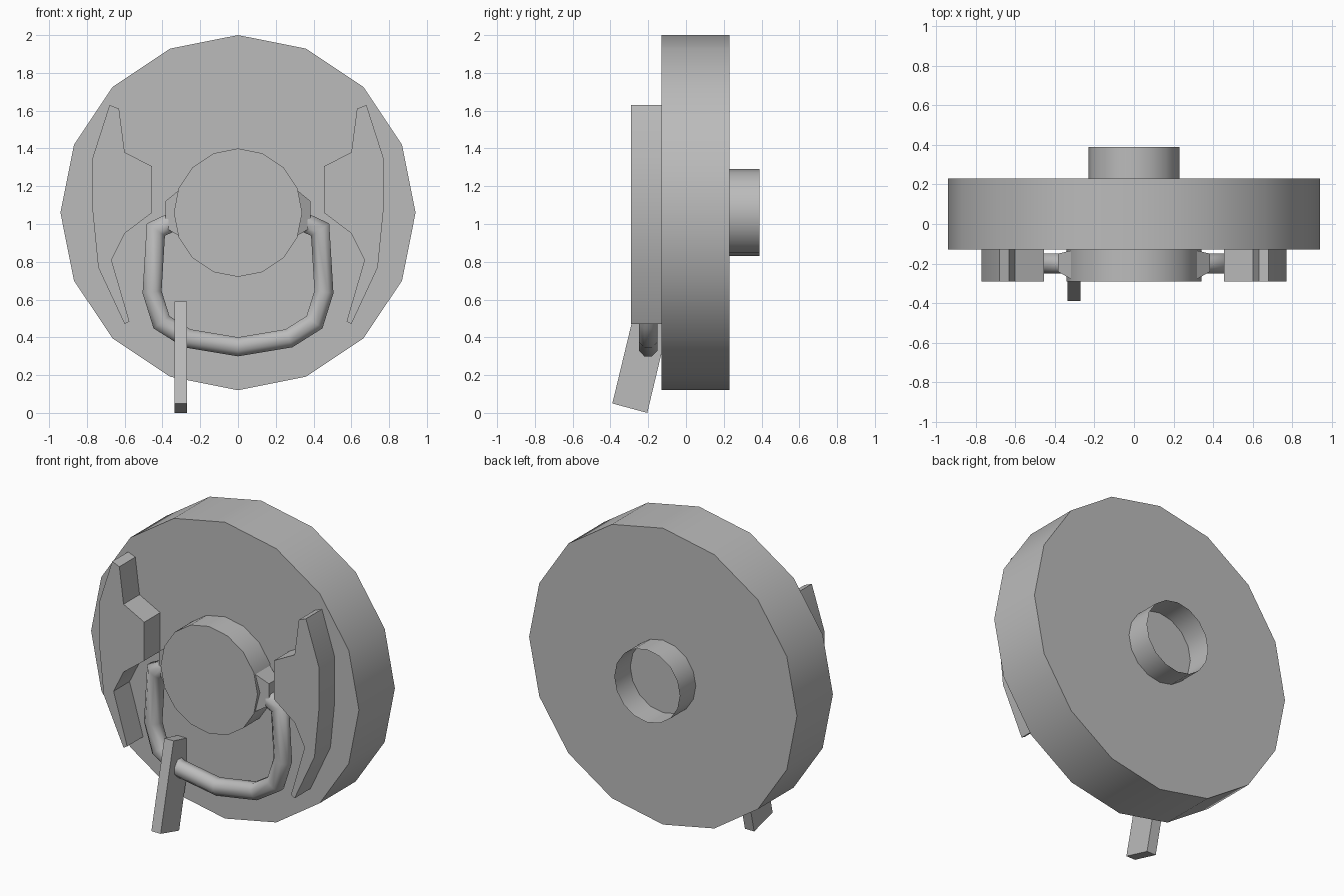
import bpy, bmesh, math
from mathutils import Vector

cube = bpy.data.objects.get("Cube")
if cube:
    bpy.data.objects.remove(cube, do_unlink=True)

grey = bpy.data.materials.new("plain grey")
grey.use_nodes = True
COLOUR = (0.5, 0.5, 0.5, 1)
grey.diffuse_color = COLOUR
grey.node_tree.nodes["Principled BSDF"].inputs["Base Color"].default_value = COLOUR

CZ = 1.06  # height of the disc axis


def finish(name, bm, angle=30):
    bmesh.ops.recalc_face_normals(bm, faces=bm.faces)
    me = bpy.data.meshes.new(name)
    bm.to_mesh(me)
    bm.free()
    ob = bpy.data.objects.new(name, me)
    bpy.context.collection.objects.link(ob)
    me.materials.append(grey)
    bpy.ops.object.select_all(action='DESELECT')
    ob.select_set(True)
    bpy.context.view_layer.objects.active = ob
    bpy.ops.object.shade_smooth_by_angle(angle=math.radians(angle))
    return ob


def loft(name, rings, caps=True, angle=30):
    """Skin a list of closed rings that share one vertex count."""
    bm = bmesh.new()
    vs = [[bm.verts.new(p) for p in r] for r in rings]
    n = len(vs[0])
    for a, b in zip(vs, vs[1:]):
        for i in range(n):
            j = (i + 1) % n
            bm.faces.new((a[i], a[j], b[j], b[i]))
    if caps:
        bm.faces.new(vs[0])
        bm.faces.new(vs[-1])
    return finish(name, bm, angle)


def circle(r, y, n=16):
    return [(r * math.cos(math.tau * i / n), y, CZ + r * math.sin(math.tau * i / n))
            for i in range(n)]


# Main disc, front hub and the open tube at the back
loft("disc", [circle(0.94, -0.13), circle(0.94, 0.23)])
loft("hub", [circle(0.34, -0.29), circle(0.34, -0.12)])
loft("back_tube", [circle(0.23, 0.23), circle(0.23, 0.39)], caps=False)

# Side plates and hub ears, mirrored left and right
PLATE = [(0.68, 1.63), (0.77, 1.35), (0.77, 1.07), (0.74, 0.77), (0.60, 0.47),
         (0.575, 0.485), (0.67, 0.81), (0.60, 0.95), (0.455, 1.06),
         (0.455, 1.305), (0.60, 1.38), (0.63, 1.61)]
for side, s in (("left", 1), ("right", -1)):
    loft(side + "_plate", [[(s * x, y, z) for x, z in PLATE] for y in (-0.29, -0.12)])

    def ear_ring(x, y0, y1, z0, z1):
        return [(s * x, y0, z0), (s * x, y1, z0), (s * x, y1, z1), (s * x, y0, z1)]
    loft(side + "_hub_ear", [ear_ring(0.30, -0.288, -0.13, 0.93, 1.19),
                             ear_ring(0.385, -0.24, -0.15, 0.98, 1.12)])

# Bent tubular handle hanging from the ears
half = [(0.35, 1.01), (0.435, 0.97), (0.455, 0.64), (0.405, 0.48), (0.27, 0.395)]
path = [Vector((x, -0.2, z)) for x, z in half] + [Vector((0, -0.2, 0.35))]
path += [Vector((-x, -0.2, z)) for x, z in reversed(half)]
rings = []
for i, p in enumerate(path):
    before = (p - path[i - 1]).normalized() if i else None
    after = (path[i + 1] - p).normalized() if i < len(path) - 1 else None
    t = ((before or after) + (after or before)).normalized()
    stretch = 1 / max(0.75, t.dot(before or after))  # keep width at the mitres
    side = t.cross(Vector((0, 1, 0)))
    rings.append([p + 0.054 * (side * stretch * math.cos(a) + Vector((0, math.sin(a), 0)))
                  for a in (math.tau * k / 8 + math.pi / 8 for k in range(8))])
loft("handle", rings, angle=50)

# Slanted lever crossing the handle
LEVER = [(-0.39, 0.05), (-0.205, 0.0), (-0.075, 0.545), (-0.26, 0.59)]
loft("lever", [[(x, y, z) for y, z in LEVER] for x in (-0.335, -0.27)])
